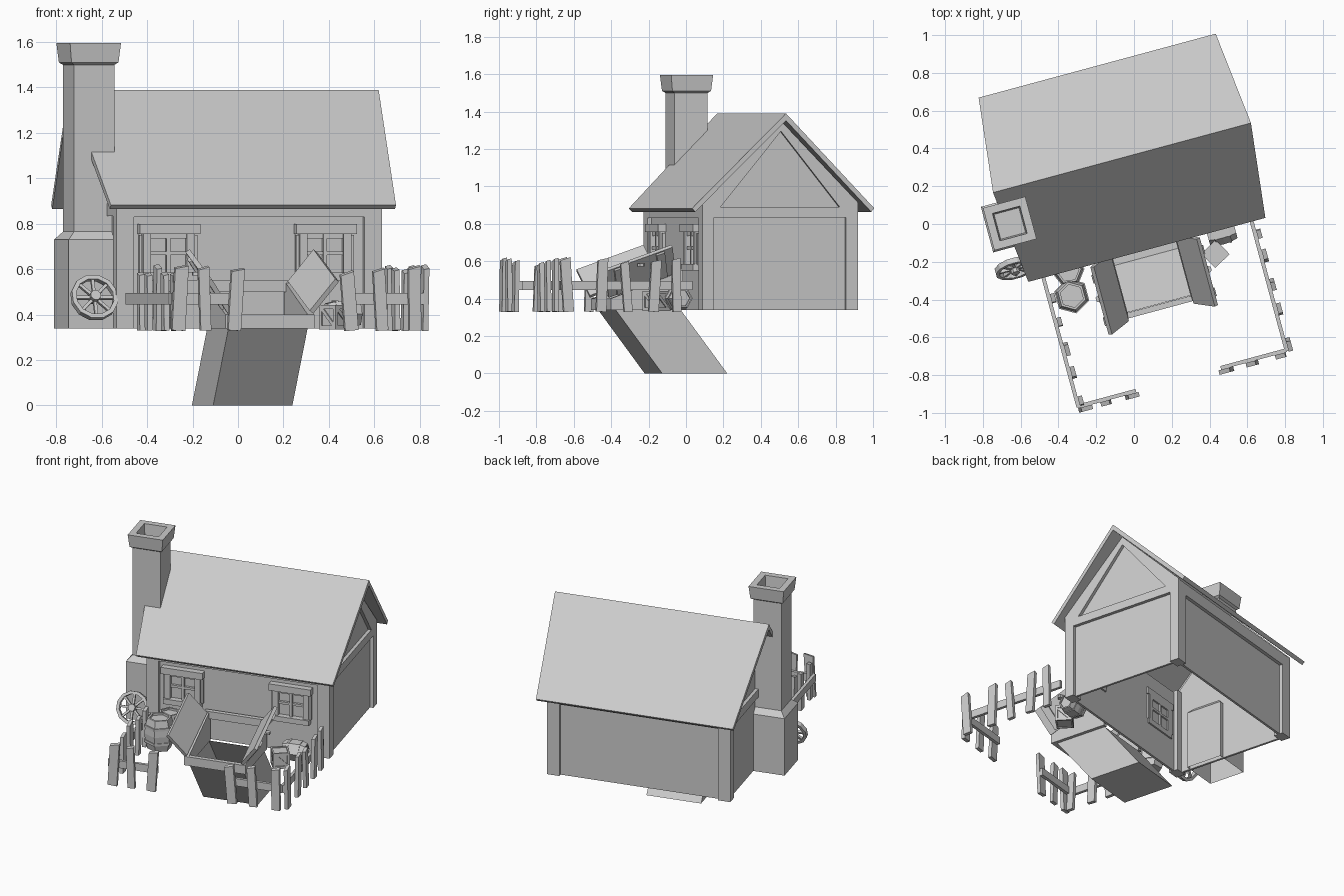
import bpy, bmesh, math, random
from mathutils import Vector, Matrix

random.seed(4)
if "Cube" in bpy.data.objects:
    bpy.data.objects.remove(bpy.data.objects["Cube"])

clay = bpy.data.materials.new("plain grey")
clay.use_nodes = True
GREY = (0.6, 0.6, 0.6, 1)
clay.diffuse_color = GREY
clay.node_tree.nodes["Principled BSDF"].inputs["Base Color"].default_value = GREY

TURN = Matrix.Rotation(math.radians(15.1), 4, "Z")   # whole plot is turned
G = 0.34                                             # ground level


def finish(name, bm, local=Matrix()):
    bmesh.ops.recalc_face_normals(bm, faces=bm.faces)
    me = bpy.data.meshes.new(name)
    bm.to_mesh(me)
    bm.free()
    me.materials.append(clay)
    ob = bpy.data.objects.new(name, me)
    ob.matrix_world = TURN @ local
    bpy.context.collection.objects.link(ob)
    return ob


def loft(name, rings, cap_start=True, cap_end=True, local=Matrix()):
    """Skin a row of equal-sized point loops."""
    bm = bmesh.new()
    rows = [[bm.verts.new(p) for p in r] for r in rings]
    n = len(rows[0])
    for a, b in zip(rows, rows[1:]):
        for i in range(n):
            j = (i + 1) % n
            bm.faces.new((a[i], a[j], b[j], b[i]))
    if cap_start:
        bm.faces.new(rows[0])
    if cap_end:
        bm.faces.new(rows[-1])
    return finish(name, bm, local)


def rect(u0, u1, v0, v1, z):
    return [(u0, v0, z), (u1, v0, z), (u1, v1, z), (u0, v1, z)]


def box(name, u, v, z, local=Matrix()):
    return loft(name, [rect(*u, *v, z[0]), rect(*u, *v, z[1])], local=local)


def slab(name, corner, a, b, c):
    """Parallelepiped from a corner and three edge vectors."""
    o, a, b, c = map(Vector, (corner, a, b, c))
    ring = [o, o + a, o + a + b, o + b]
    return loft(name, [ring, [p + c for p in ring]])


def gable(name, pts, u0, u1):
    return loft(name, [[(u, v, z) for v, z in pts] for u in (u0, u1)])


def square(cx, cy, h, z):
    return rect(cx - h, cx + h, cy - h, cy + h, z)


def ngon(r, n, z):
    return [(r * math.cos((i + .5) * math.tau / n), r * math.sin((i + .5) * math.tau / n), z)
            for i in range(n)]


# House shell, open underneath
UL, UR, VF, VB, MID, CU = -0.575, 0.635, -0.08, 0.78, 0.355, 0.03
TOP, T = 0.9, 0.022
box("front_wall", (UL + T, UR - T), (VF + T, VF + T + .015), (G, TOP))
box("back_wall", (UL + T, UR - T), (VB - T - .015, VB - T), (G, TOP))
for side, u, s in (("left", UR, -1), ("right", UL, 1)):
    gable(side + "_gable_wall", [(VF + T, G), (VB - T, G), (VB - T, TOP), (MID, 1.33), (VF + T, TOP)],
          u + s * T, u + s * (T + .015))
    gable(side + "_gable_beam", [(VF, .835), (VB, .835), (VB, .89), (VF, .89)], u, u + s * T)
    for e, v in ((1, VF), (-1, VB)):
        gable(side + "_gable_rafter", [(v, .87), (v + e * .1, .89), (MID, 1.295), (MID, 1.35), (v, .915)],
              u, u + s * T)
        box("corner_post", sorted((u, u + s * .08)), sorted((v, v + e * .065)), (G, .91))
for v in (VF, VB - T):
    box("wall_top_beam", (UL, UR), (v, v + T), (.83, .91))

# Roof with ridge longer than the eaves
profile = [(-.15, .882, .65), (MID, 1.39, .707), (.86, .882, .65),
           (.842, .864, .65), (MID, 1.352, .707), (-.132, .864, .65)]
loft("roof", [[(CU + s * h, v, z) for v, z, h in profile] for s in (-1, 1)])

# Chimney
cu, cv = -0.634, 0.174
loft("chimney", [square(cu, cv, h, z) for h, z in
                 ((.125, G), (.125, .73), (.092, .765), (.092, 1.5), (.107, 1.51),
                  (.116, 1.595), (.075, 1.595), (.068, 1.5))], cap_start=False)

# Windows
for u in (-.337, .377):
    v0, v1 = VF - .005, VF + T + .025
    for s in (-1, 1):
        c = u + s * .1
        box("window_jamb", (c - .018, c + .018), (v0, v1), (.56, .77))
        box("window_shutter_edge", (c + s * .026 - .006, c + s * .026 + .006), (v0 + .01, v1), (.58, .75))
    box("window_lintel", (u - .138, u + .138), (v0 - .015, v1), (.755, .8))
    box("window_sill", (u - .125, u + .125), (v0 - .012, v1), (.55, .585))
    box("window_mullion", (u - .009, u + .009), (v0 + .008, v1), (.58, .76))
    box("window_crossbar", (u - .09, u + .09), (v0 + .01, v1), (.662, .678))
    box("window_inner_sash", (u - .085, u + .085), (v0 + .012, v1), (.735, .755))

# Cellar shaft leaning back under the house
loft("cellar_shaft", [rect(-.163, .198, -.185, .175, 0), rect(-.163, .198, -.443, -.083, G)], cap_end=False)

# Hatch frame with a sloping rim, and its two open doors
HL, HR, HF, HB = -.185, .22, -.475, -.075
for u in (HL, HR - .03):
    gable("hatch_side", [(HF, G), (HB, G), (HB, .55), (HF, .4)], u, u + .03)
box("hatch_front", (HL, HR), (HF, HF + .03), (G, .4))
box("hatch_back", (HL, HR), (HB - .03, HB), (.5, .55))
along, hc = Vector((0, .37, .13)), (HL + HR) / 2
for s, name in ((1, "left"), (-1, "right")):
    out = Vector((s * .105, -.045, .14))
    thick = out.cross(along).normalized() * .022 * s
    hinge = Vector((hc + s * .195, -.485, .405))
    slab(name + "_hatch_door", hinge, along, out, thick)
    for k in (.12, .75):
        slab(name + "_door_batten", hinge + along * k + out * .04 - thick * .6, along * .12, out * .92, thick * .6)
    ring = Matrix.Translation(hinge + along * .5 + out * .85 - thick * .8)
    loft(name + "_door_handle", [ngon(.02, 6, -.008), ngon(.02, 6, .008)], local=ring)


# Picket fences
def picket(u, v, along_u):
    h, w = random.uniform(.24, .285), random.uniform(.022, .032)
    a, b = (w, .012) if along_u else (.012, w)
    lean = Matrix.Rotation(random.uniform(-.09, .09), 4, "Y" if along_u else "X")
    top = rect(-a, a, -b, b, h)
    top = [(x, y, z + .25 * (x + y)) for x, y, z in top]
    loft("fence_picket", [rect(-a, a, -b, b, 0), top], local=Matrix.Translation((u, v, .33)) @ lean)


for s, u, vs, us in ((-1, -.537, (-.27, -.4, -.54, -.68, -.84), (-.51, -.385, -.255)),
                     (1, .605, (-.22, -.35, -.49, -.64, -.82), (.57, .42, .28))):
    end = us[-1] - s * .035
    box("fence_side_rail", (u - .01, u + .01), (-.86, -.13), (.445, .495))
    box("fence_front_rail", sorted((u, end)), (-.865, -.845), (.445, .495))
    for v in vs:
        picket(u + .022, v, False)
    for x in us:
        picket(x, -.877, True)


# Barrels
def barrel(name, r, h, local):
    loft(name, [ngon(r * k, 6, h * z) for k, z in
                ((.8, 0), (.95, .25), (1, .5), (.95, .75), (.8, 1), (.66, 1), (.66, .93))], local=local)
    for z in (.22, .7):
        loft(name + "_hoop", [ngon(r * 1.01, 6, h * z), ngon(r * 1.01, 6, h * (z + .08))], local=local)


barrel("front_barrel", .095, .21, Matrix.Translation((-.417, -.282, G)))
barrel("rear_barrel", .085, .19, Matrix.Translation((-.4, -.15, G)) @ Matrix.Rotation(.4, 4, "Z"))
barrel("lying_barrel", .068, .15, Matrix.Translation((.36, -.16, G + .062)) @ Matrix.Rotation(math.pi / 2, 4, "Y"))

# Crate with braced faces
crate = Matrix.Translation((.375, -.265, .335)) @ Matrix.Rotation(.5, 4, "Z")
box("crate", (-.045, .045), (-.045, .045), (.005, .1), crate)
for q in range(4):
    face = crate @ Matrix.Rotation(q * math.pi / 2, 4, "Z")
    for z in (0, .09):
        box("crate_slat", (-.053, .053), (-.053, -.043), (z, z + .017), face)
    for x in (-.045, .045):
        box("crate_stile", (x - .008, x + .008), (-.053, -.043), (0, .107), face)
    box("crate_brace", (-.06, .06), (-.051, -.043), (-.008, .008),
        face @ Matrix.Translation((0, 0, .053)) @ Matrix.Rotation(.78, 4, "Y"))

# Wagon wheel leaning on the chimney
wheel = Matrix.Translation((-.672, -.062, .475)) @ Matrix.Rotation(math.radians(66), 4, "X")
R = .106
loft("wheel_rim", [ngon(r, 12, z) for r, z in ((R, -.015), (R, .015), (R - .02, .015), (R - .02, -.015), (R, -.015))],
     False, False, wheel)
loft("wheel_hub", [ngon(.024, 8, -.022), ngon(.024, 8, .03)], local=wheel)
for i in range(8):
    box("wheel_spoke", (.015, R - .015), (-.007, .007), (-.008, .008), wheel @ Matrix.Rotation(i * math.pi / 4, 4, "Z"))
